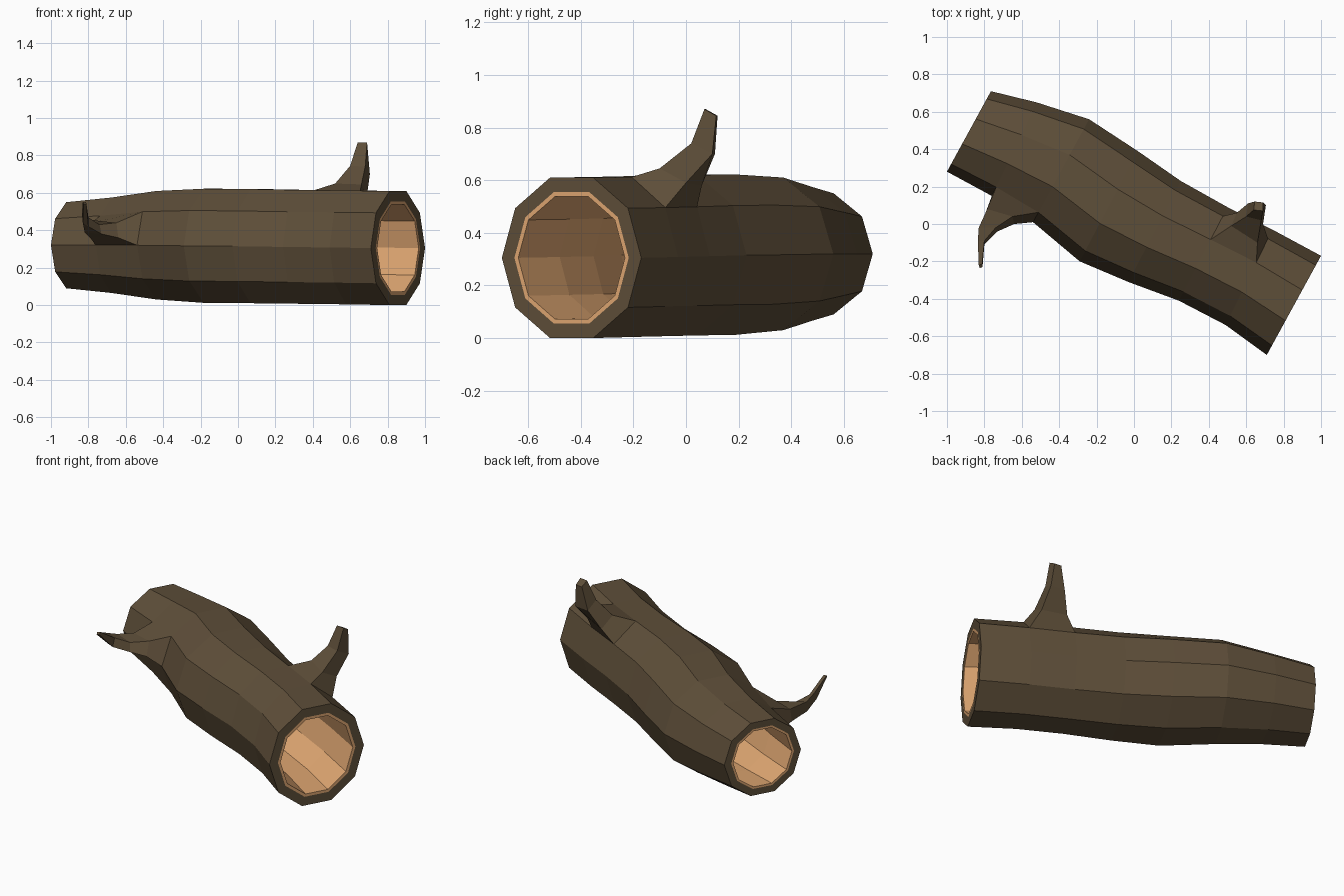
import bpy, bmesh
from math import sin, cos, radians
from mathutils import Vector

cube = bpy.data.objects.get("Cube")
if cube:
    bpy.data.objects.remove(cube)


def material(name, rgb):
    m = bpy.data.materials.new(name)
    m.use_nodes = True
    m.diffuse_color = (*rgb, 1)
    m.node_tree.nodes["Principled BSDF"].inputs["Base Color"].default_value = (*rgb, 1)
    return m


bark = material("dark bark", (0.112, 0.077, 0.041))
wood = material("pale inner wood", (0.73, 0.38, 0.165))

SIDES = 10
# Cross-sections: front edge x, y, back edge x, y, bottom z, top z
STATIONS = [
    (-1.00, 0.28, -0.765, 0.71, 0.09, 0.55),
    (-0.76, 0.15, -0.52, 0.65, 0.065, 0.575),
    (-0.54, 0.01, -0.24, 0.56, 0.03, 0.61),
    (-0.29, -0.20, 0.02, 0.39, 0.012, 0.622),
    (-0.03, -0.31, 0.25, 0.23, 0.01, 0.62),
    (0.24, -0.41, 0.50, 0.09, 0.007, 0.615),
    (0.49, -0.54, 0.74, -0.03, 0.004, 0.612),
    (0.71, -0.70, 1.00, -0.17, 0.0, 0.61),
]

bm = bmesh.new()


def section(station, scale):
    """Ten-sided ring; corner 0 points to the back, corner 5 to the front."""
    fx, fy, bx, by, low, high = station
    centre = Vector(((fx + bx) / 2, (fy + by) / 2, (low + high) / 2))
    side = Vector(((bx - fx) / 2, (by - fy) / 2, 0))
    up = Vector((0, 0, (high - low) / 2 / sin(radians(72))))
    ring = []
    for i in range(SIDES):
        a = radians(36 * i)
        ring.append(bm.verts.new(centre + scale * (side * cos(a) + up * sin(a))))
    return ring


def bridge(a, b, mat=0, skip=None):
    n = len(a)
    for i in range(n):
        if i != skip:
            j = (i + 1) % n
            bm.faces.new((a[i], a[j], b[j], b[i])).material_index = mat


outer = [section(s, 1.0) for s in STATIONS]
inner = [section(s, 0.765) for s in STATIONS]

# Bark and hollow; one bark facet is left open where each branch grows out
branch_facet = {1: 4, 5: 1}
for k in range(len(STATIONS) - 1):
    bridge(outer[k], outer[k + 1], skip=branch_facet.get(k))
    bridge(inner[k], inner[k + 1], mat=1)

# Cut ends: wide bark rim with a thin pale ring inside it
for k in (0, -1):
    lip = section(STATIONS[k], 0.82)
    bridge(outer[k], lip)
    bridge(lip, inner[k], mat=1)


def branch(base, rings):
    """Tapering four-sided stub grown from an open facet."""
    previous = base
    for points in rings:
        ring = [bm.verts.new(p) for p in points]
        bridge(previous, ring)
        previous = ring
    bm.faces.new(previous)


# Upright branch on the top
branch([outer[5][2], outer[5][1], outer[6][1], outer[6][2]], [
    [(0.52, -0.01, 0.65), (0.55, 0.06, 0.58), (0.69, 0.0, 0.59), (0.66, -0.10, 0.645)],
    [(0.60, 0.04, 0.745), (0.61, 0.11, 0.70), (0.705, 0.10, 0.70), (0.68, 0.02, 0.74)],
    [(0.64, 0.075, 0.87), (0.645, 0.12, 0.845), (0.69, 0.115, 0.845), (0.69, 0.07, 0.87)],
])

# Hooked branch on the front side
branch([outer[1][4], outer[1][5], outer[2][5], outer[2][4]], [
    [(-0.785, 0.08, 0.44), (-0.79, 0.07, 0.36), (-0.64, 0.0, 0.36), (-0.65, 0.04, 0.44)],
    [(-0.83, -0.02, 0.46), (-0.82, -0.04, 0.39), (-0.73, -0.04, 0.38), (-0.74, -0.02, 0.43)],
    [(-0.835, -0.09, 0.49), (-0.83, -0.12, 0.44), (-0.80, -0.11, 0.42), (-0.80, -0.09, 0.47)],
    [(-0.83, -0.22, 0.55), (-0.825, -0.235, 0.54), (-0.81, -0.23, 0.54), (-0.812, -0.215, 0.55)],
])

bmesh.ops.recalc_face_normals(bm, faces=bm.faces)
mesh = bpy.data.meshes.new("hollow_log")
bm.to_mesh(mesh)
bm.free()
mesh.materials.append(bark)
mesh.materials.append(wood)
log = bpy.data.objects.new("hollow_log", mesh)
bpy.context.collection.objects.link(log)
